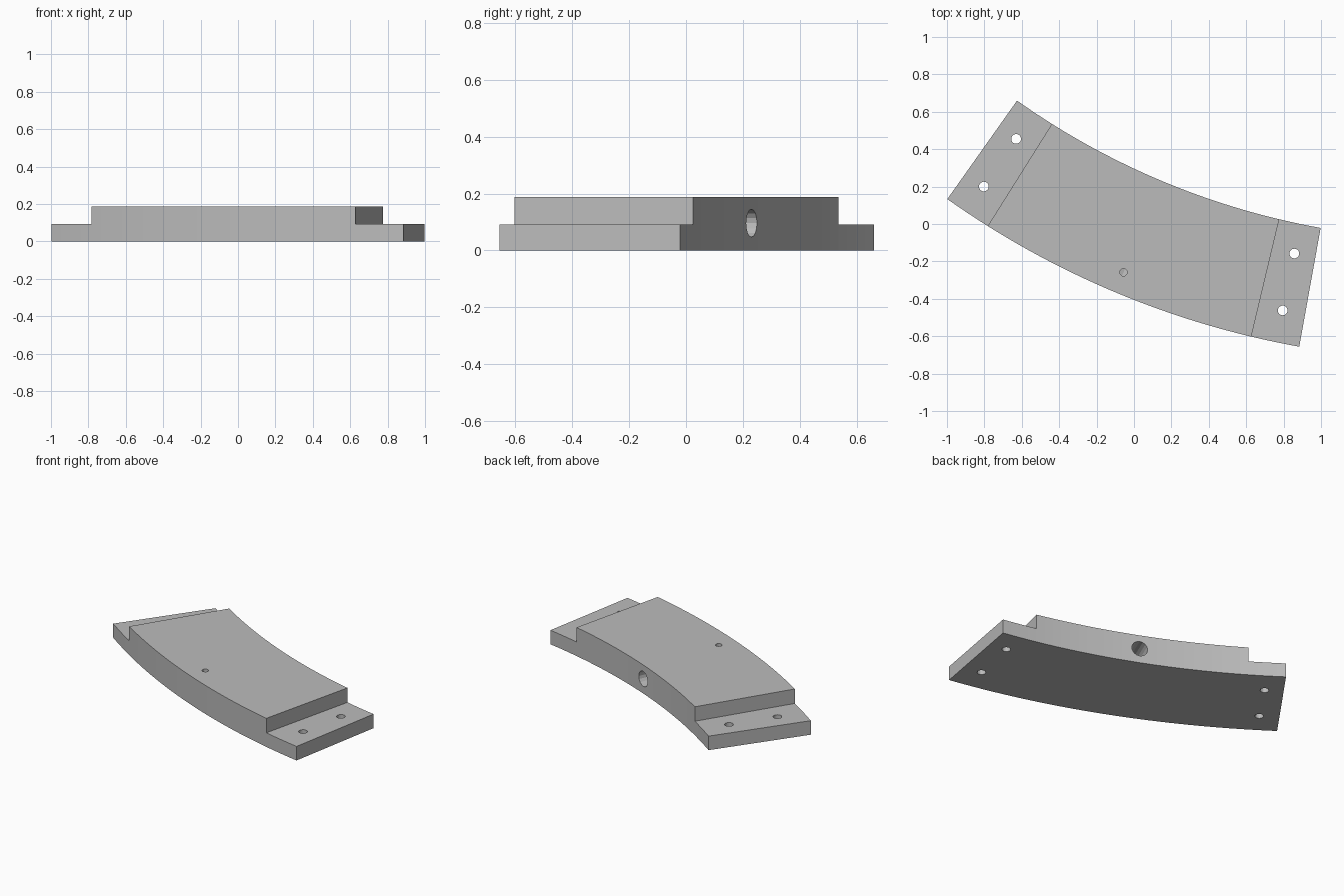
import bpy
import bmesh
from math import sin, cos, radians, pi
from mathutils import Matrix, Vector

if "Cube" in bpy.data.objects:
    bpy.data.objects.remove(bpy.data.objects["Cube"])

# Arc layout: angles are measured from straight down, around the arc centre
CENTRE = Vector((1.715, 3.965, 0))
INNER, OUTER = 4.05, 4.695
RIGHT_END, LEFT_END = radians(35.3), radians(10.2)
RIGHT_STEP, LEFT_STEP = radians(32.13), radians(13.4)
MIDDLE = (RIGHT_END + LEFT_END) / 2
TOP, LEDGE = 0.187, 0.092

grey = bpy.data.materials.new("plain grey")
grey.use_nodes = True
colour = (0.5, 0.5, 0.5, 1)
grey.diffuse_color = colour
grey.node_tree.nodes["Principled BSDF"].inputs["Base Color"].default_value = colour


def on_arc(radius, angle, z=0):
    return CENTRE + Vector((-radius * sin(angle), -radius * cos(angle), z))


def add_object(name, bm):
    bmesh.ops.recalc_face_normals(bm, faces=bm.faces)
    mesh = bpy.data.meshes.new(name)
    bm.to_mesh(mesh)
    bm.free()
    mesh.materials.append(grey)
    obj = bpy.data.objects.new(name, mesh)
    bpy.context.collection.objects.link(obj)
    return obj


def sector(name, r0, r1, a0, a1, z0, z1, steps):
    """Curved slab: a ring sector pushed up from z0 to z1."""
    bm = bmesh.new()
    angles = [a0 + (a1 - a0) * i / steps for i in range(steps + 1)]
    outline = [on_arc(r0, a, z0) for a in angles]
    outline += [on_arc(r1, a, z0) for a in reversed(angles)]
    face = bm.faces.new([bm.verts.new(p) for p in outline])
    pushed = bmesh.ops.extrude_face_region(bm, geom=[face])["geom"]
    moved = [v for v in pushed if isinstance(v, bmesh.types.BMVert)]
    bmesh.ops.translate(bm, verts=moved, vec=(0, 0, z1 - z0))
    return add_object(name, bm)


def rod(name, start, end, radius, sides):
    """Cylinder between two points."""
    bm = bmesh.new()
    axis = end - start
    turn = axis.to_track_quat("Z", "Y").to_matrix().to_4x4()
    bmesh.ops.create_cone(bm, cap_ends=True, segments=sides, radius1=radius,
                          radius2=radius, depth=axis.length,
                          matrix=Matrix.Translation((start + end) / 2) @ turn)
    return add_object(name, bm)


# Curved plate
plate = sector("curved_plate", INNER, OUTER, LEFT_END, RIGHT_END, 0, TOP, 32)

# Stepped ledges at both ends
cutters = [
    sector("right_ledge_cutter", 3.9, 4.9, RIGHT_STEP, RIGHT_END + 0.05, LEDGE, 0.4, 4),
    sector("left_ledge_cutter", 3.9, 4.9, LEFT_END - 0.05, LEFT_STEP, LEDGE, 0.4, 4),
]

# Bolt holes through the ledges
for x, y in [(-0.63, 0.455), (-0.803, 0.2), (0.857, -0.158), (0.795, -0.462)]:
    cutters.append(rod("bolt_hole_cutter", Vector((x, y, -0.1)), Vector((x, y, 0.3)), 0.026, 20))

# Radial bore from the inner edge, met by a small hole from the top
cutters.append(rod("bore_cutter", on_arc(INNER - 0.1, MIDDLE, 0.096),
                   on_arc(4.61, MIDDLE, 0.096), 0.049, 16))
cutters.append(rod("top_hole_cutter", on_arc(4.58, MIDDLE, 0.09),
                   on_arc(4.58, MIDDLE, 0.3), 0.02, 12))

bpy.context.view_layer.objects.active = plate
for cutter in cutters:
    cut = plate.modifiers.new(cutter.name, "BOOLEAN")
    cut.operation = "DIFFERENCE"
    cut.solver = "EXACT"
    cut.object = cutter
    bpy.ops.object.modifier_apply(modifier=cut.name)
    bpy.data.objects.remove(cutter)
